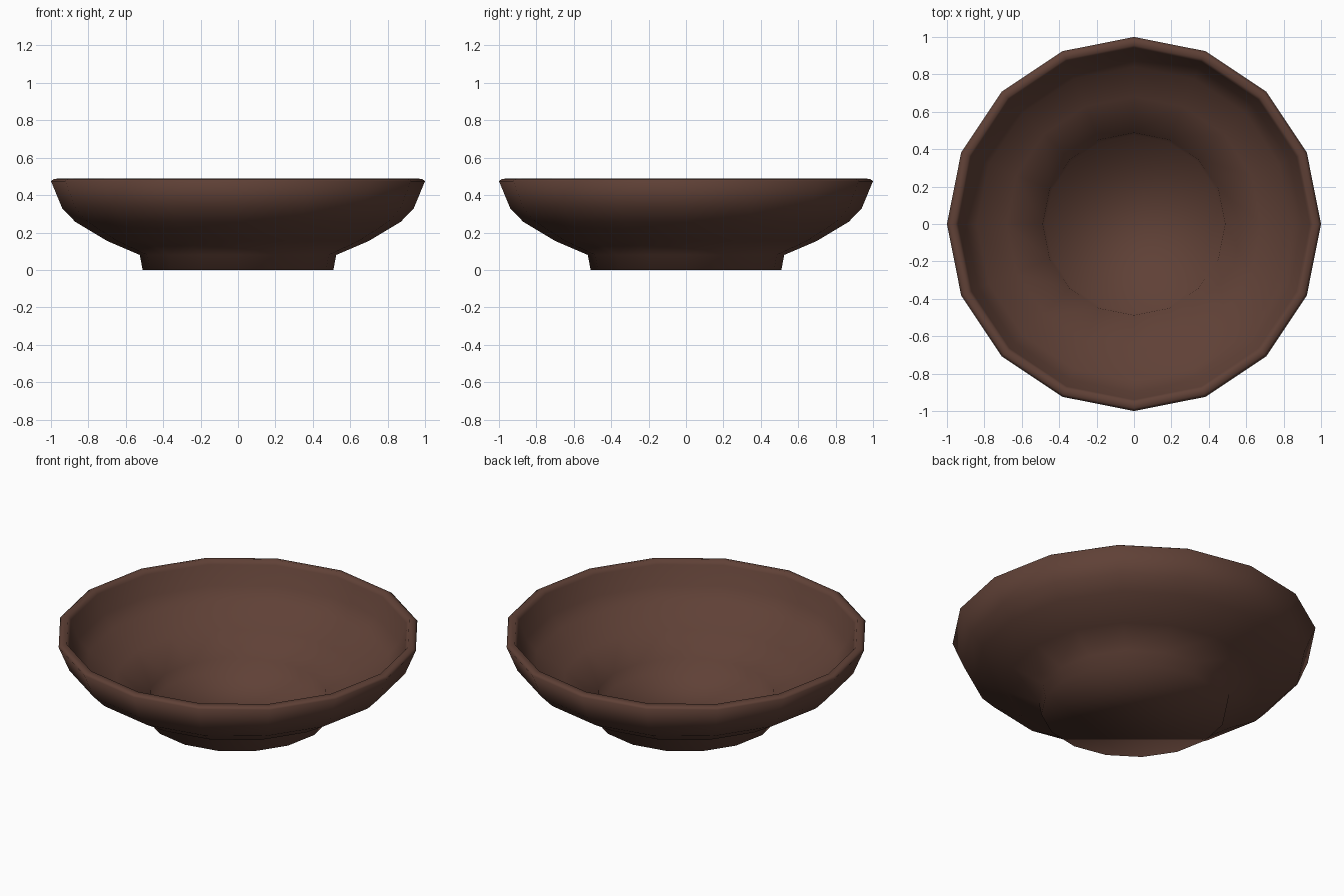
import bpy, bmesh
from math import cos, sin, tau

if "Cube" in bpy.data.objects:
    bpy.data.objects.remove(bpy.data.objects["Cube"])

SIDES = 16

# Closed section (radius, height): foot, outer wall, rim, inner wall, sunken floor
profile = [(0.51, 0.0), (0.525, 0.08), (0.70, 0.155), (0.87, 0.257), (0.94, 0.33),
           (1.0, 0.475), (0.985, 0.485), (0.955, 0.49), (0.94, 0.465),
           (0.90, 0.355), (0.84, 0.285), (0.68, 0.19), (0.488, 0.105), (0.475, 0.035)]

# Spin the section into rings of vertices
bm = bmesh.new()
rings = [[bm.verts.new((r * cos(tau * i / SIDES), r * sin(tau * i / SIDES), z))
          for i in range(SIDES)] for r, z in profile]
for a, b in zip(rings, rings[1:]):
    for i in range(SIDES):
        j = (i + 1) % SIDES
        bm.faces.new((a[i], a[j], b[j], b[i]))

# Underside and inner floor
bm.faces.new(rings[0][::-1])
bm.faces.new(rings[-1])
for f in bm.faces:
    f.smooth = True
bmesh.ops.recalc_face_normals(bm, faces=bm.faces[:])

mesh = bpy.data.meshes.new("bowl")
bm.to_mesh(mesh)
bm.free()
bowl = bpy.data.objects.new("bowl", mesh)
bpy.context.collection.objects.link(bowl)

# Dark brown clay
mat = bpy.data.materials.new("brown_clay")
mat.diffuse_color = (0.115, 0.052, 0.037, 1)
mat.use_nodes = True
mat.node_tree.nodes["Principled BSDF"].inputs["Base Color"].default_value = mat.diffuse_color
mesh.materials.append(mat)
